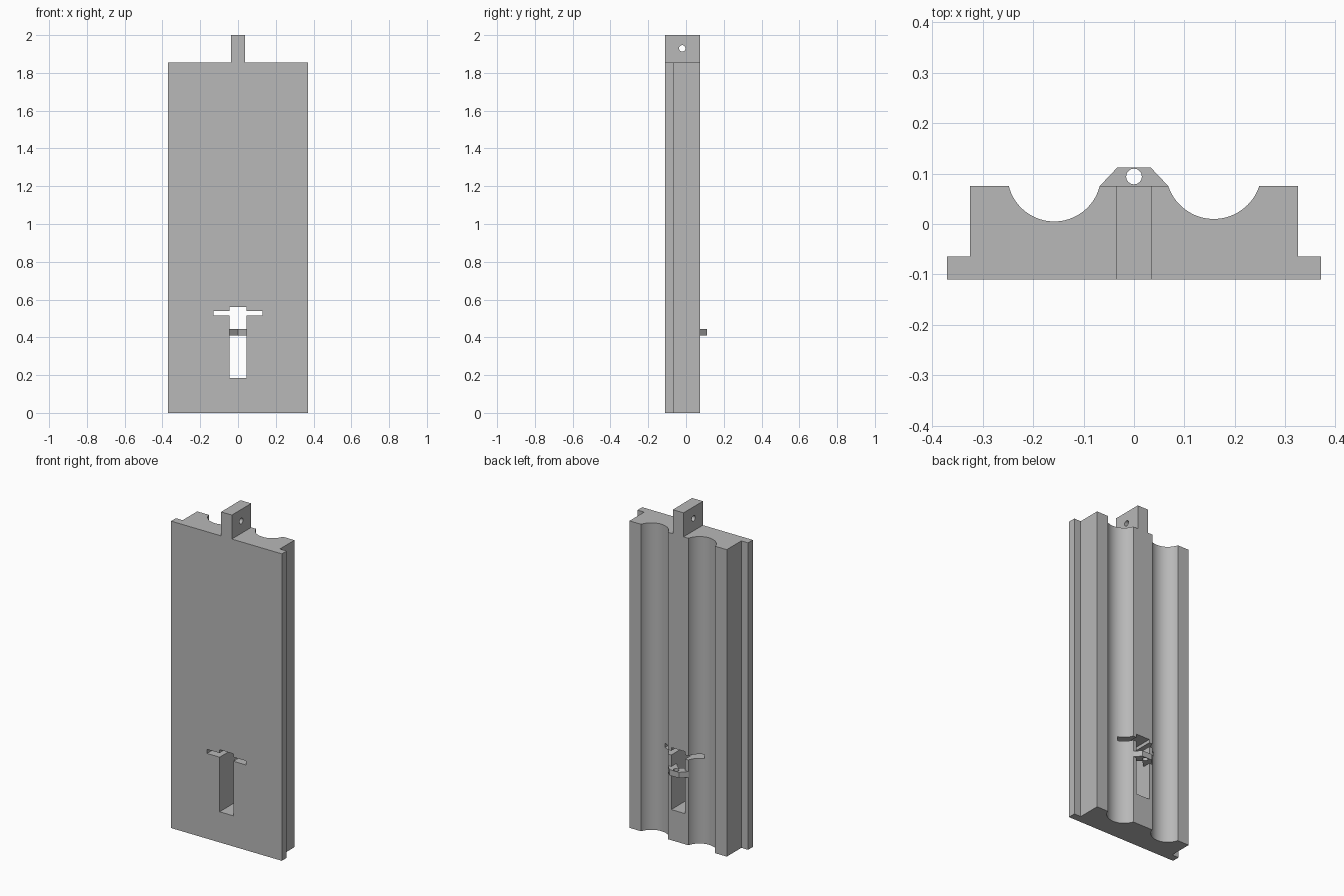
import bpy, bmesh, math
from mathutils import Matrix, Vector

cube = bpy.data.objects.get("Cube")
if cube:
    bpy.data.objects.remove(cube, do_unlink=True)

grey = bpy.data.materials.new("plain grey")
grey.use_nodes = True
colour = (0.48, 0.48, 0.48, 1)
grey.diffuse_color = colour
grey.node_tree.nodes["Principled BSDF"].inputs["Base Color"].default_value = colour


def finish(bm, name):
    bmesh.ops.recalc_face_normals(bm, faces=bm.faces)
    mesh = bpy.data.meshes.new(name)
    bm.to_mesh(mesh)
    bm.free()
    mesh.materials.append(grey)
    obj = bpy.data.objects.new(name, mesh)
    bpy.context.collection.objects.link(obj)
    return obj


def prism(name, outline, z0, z1):
    """Extrude an (x, y) outline from z0 up to z1."""
    bm = bmesh.new()
    face = bm.faces.new([bm.verts.new((x, y, z0)) for x, y in outline])
    top = bmesh.ops.extrude_face_region(bm, geom=[face])["geom"]
    verts = [v for v in top if isinstance(v, bmesh.types.BMVert)]
    bmesh.ops.translate(bm, verts=verts, vec=(0, 0, z1 - z0))
    return finish(bm, name)


def box(name, x0, x1, y0, y1, z0, z1):
    return prism(name, [(x0, y0), (x1, y0), (x1, y1), (x0, y1)], z0, z1)


def rod(name, centre, radius, depth, axis):
    bm = bmesh.new()
    turn = Vector((0, 0, 1)).rotation_difference(Vector(axis)).to_matrix().to_4x4()
    bmesh.ops.create_cone(bm, cap_ends=True, segments=32, radius1=radius,
                          radius2=radius, depth=depth,
                          matrix=Matrix.Translation(centre) @ turn)
    return finish(bm, name)


def cut(target, cutter):
    mod = target.modifiers.new("cut", 'BOOLEAN')
    mod.operation = 'DIFFERENCE'
    mod.solver = 'EXACT'
    mod.object = cutter
    bpy.context.view_layer.objects.active = target
    bpy.ops.object.modifier_apply(modifier=mod.name)
    bpy.data.objects.remove(cutter, do_unlink=True)


def smooth(obj):
    bpy.ops.object.select_all(action='DESELECT')
    obj.select_set(True)
    bpy.context.view_layer.objects.active = obj
    bpy.ops.object.shade_smooth_by_angle(angle=math.radians(30))


FRONT, STEP, BACK, TOP = -0.11, -0.064, 0.075, 1.855


def groove(centre, bottom, half, steps=32):
    """Arc across the back face, from the +x rim to the -x rim."""
    sag = BACK - bottom
    r = (half * half + sag * sag) / (2 * sag)
    reach = math.asin(half / r) if sag < r else math.pi - math.asin(half / r)
    angles = [reach * (1 - 2 * i / steps) for i in range(steps + 1)]
    return [(centre + r * math.sin(a), bottom + r - r * math.cos(a)) for a in angles]


# Main plate: side flanges and two round grooves along the back
outline = [(-0.37, FRONT), (0.37, FRONT), (0.37, STEP), (0.325, STEP), (0.325, BACK)]
outline += groove(0.158, 0.01, 0.09)
outline += groove(-0.158, 0.005, 0.09)
outline += [(-0.325, BACK), (-0.325, STEP), (-0.37, STEP)]
plate = prism("grooved_plate", outline, 0, TOP)

# Tall slot and narrow cross slot through the plate
cut(plate, box("slot_cutter", -0.046, 0.046, -0.3, 0.3, 0.185, 0.56))
cut(plate, box("cross_slot_cutter", -0.13, 0.13, -0.3, 0.3, 0.515, 0.54))
smooth(plate)

# Hanging tab with a cross hole
tab = box("hanging_tab", -0.036, 0.036, FRONT, BACK, TOP, 2)
cut(tab, rod("tab_hole_cutter", (0, -0.02, 1.93), 0.017, 0.4, (1, 0, 0)))
smooth(tab)

# Bridge across the slot, notched in front, with an upright eye
side = [(0.046, 0.026), (0.046, BACK), (0.068, BACK), (0.033, 0.112)]
bridge = prism("eye_bridge", [(0, 0.071)] + side + [(-x, y) for x, y in reversed(side)],
               0.41, 0.445)
cut(bridge, rod("eye_cutter", (0, 0.094, 0.43), 0.0155, 0.2, (0, 0, 1)))
smooth(bridge)
